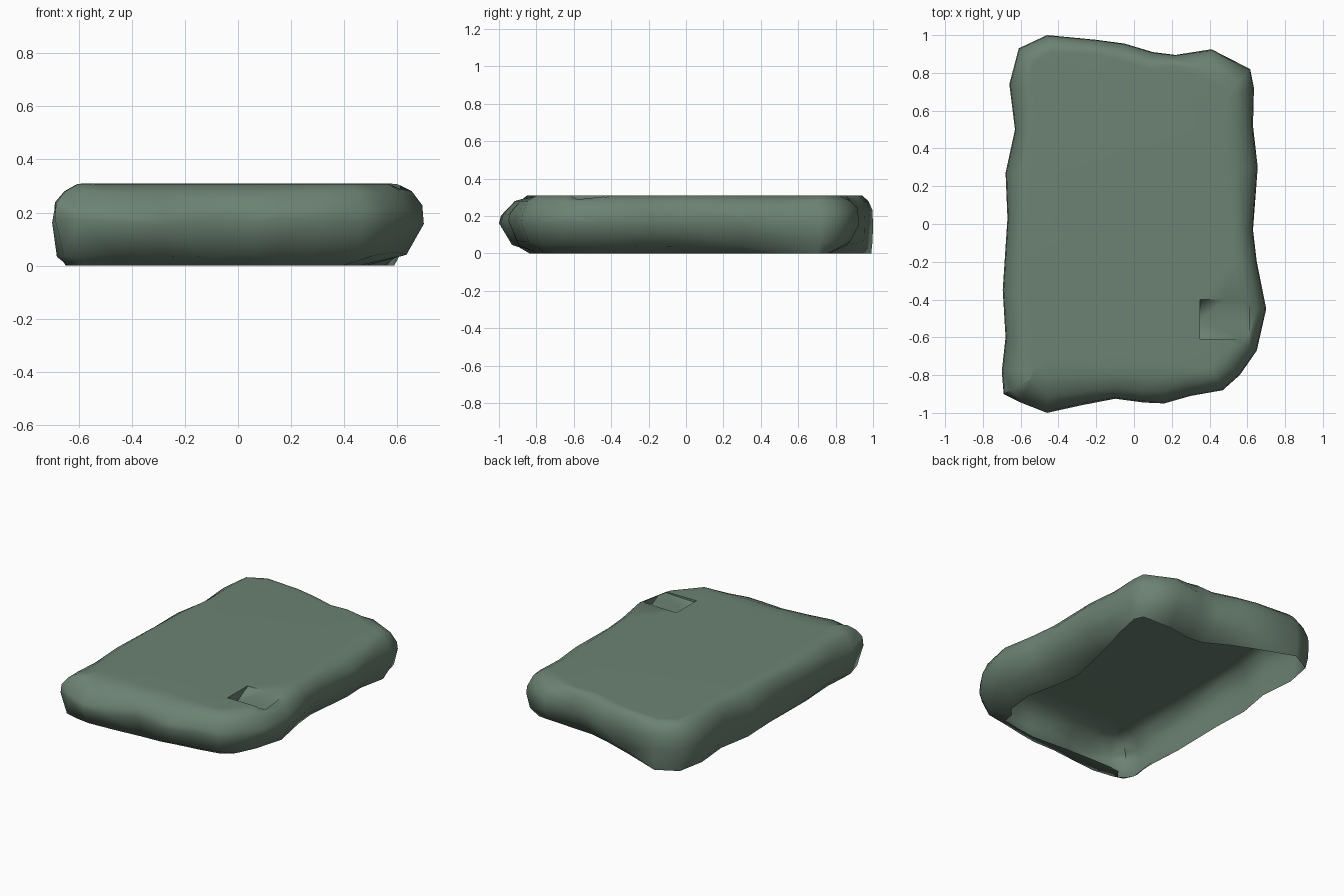
import bpy, bmesh, random
from mathutils import Vector

if "Cube" in bpy.data.objects:
    bpy.data.objects.remove(bpy.data.objects["Cube"])

random.seed(4)

stone = bpy.data.materials.new("mossy grey stone")
stone.diffuse_color = (0.15, 0.225, 0.172, 1)
stone.use_nodes = True
stone.node_tree.nodes["Principled BSDF"].inputs["Base Color"].default_value = stone.diffuse_color

# Slab outline seen from above: x, y, top edge inset, bottom rim inset
OUTLINE = [
    (-.69, -.90, .10, .13), (-.60, -.945, .14, .18), (-.46, -1.0, .19, .23),
    (-.28, -.96, .16, .19), (-.10, -.925, .12, .15), (.05, -.945, .14, .16),
    (.16, -.95, .14, .16), (.30, -.91, .11, .14), (.47, -.88, .09, .15),
    (.56, -.80, .10, .20), (.65, -.67, .09, .20), (.70, -.45, .10, .22),
    (.65, -.20, .08, .22), (.63, -.03, .07, .22), (.655, .30, .11, .17),
    (.63, .52, .10, .08), (.635, .72, .10, .05), (.615, .82, .10, .08),
    (.41, .925, .11, .17), (.22, .895, .04, .16), (.10, .91, .06, .16),
    (-.05, .955, .06, .12), (-.20, .975, .05, .08), (-.46, 1.0, .06, .01),
    (-.61, .93, .07, .02), (-.66, .74, .10, .03), (-.63, .50, .07, .02),
    (-.68, .27, .09, .03), (-.67, .03, .07, .03), (-.695, -.35, .09, .05),
    (-.68, -.60, .09, .05), (-.70, -.78, .11, .06),
]
# Edge profile from bottom to top: height, share of bottom inset, share of top inset
PROFILE = [(0, 1, 0), (.05, .3, 0), (.16, 0, 0), (.22, 0, .06), (.28, 0, .45),
           (.308, 0, 1), (.31, 0, 1.5)]


def inward(i):
    n = len(OUTLINE)
    a, b = OUTLINE[i - 2], OUTLINE[(i + 2) % n]
    d = Vector((b[0] - a[0], b[1] - a[1])).normalized()
    return Vector((-d.y, d.x))


def make_object(name, bm):
    bmesh.ops.recalc_face_normals(bm, faces=bm.faces[:])
    mesh = bpy.data.meshes.new(name)
    bm.to_mesh(mesh)
    bm.free()
    mesh.materials.append(stone)
    ob = bpy.data.objects.new(name, mesh)
    bpy.context.collection.objects.link(ob)
    return ob


# Rock slab: stacked rings with a worn, uneven edge
bm = bmesh.new()
rings = []
for z, kb, kt in PROFILE:
    ring = []
    for i, (x, y, t, b) in enumerate(OUTLINE):
        p = Vector((x, y)) + inward(i) * (kb * b + kt * t)
        wobble = random.uniform(-.02, .02) if 0 < z < .25 else 0
        ring.append(bm.verts.new((p.x, p.y, z + wobble)))
    rings.append(ring)
count = len(OUTLINE)
for low, high in zip(rings, rings[1:]):
    for i in range(count):
        j = (i + 1) % count
        bm.faces.new((low[i], low[j], high[j], high[i]))
bm.faces.new(rings[-1])
bm.faces.new(rings[0][::-1])
slab = make_object("rock_slab", bm)

# Chipped notch in the top: gentle back slope, small cliff on the left
bm = bmesh.new()
PATH = [(-.40, .305), (-.51, .245), (-.61, .295)]  # y, floor height
rows = []
for x, lift in ((.35, 0), (.61, .01)):
    row = [bm.verts.new((x, y, z + lift)) for y, z in PATH]
    row += [bm.verts.new((x, -.61, .5)), bm.verts.new((x, -.40, .5))]
    rows.append(row)
    bm.faces.new(row)
for i in range(5):
    j = (i + 1) % 5
    bm.faces.new((rows[0][i], rows[0][j], rows[1][j], rows[1][i]))
notch = make_object("notch_cutter", bm)
notch.hide_render = True

cut = slab.modifiers.new("notch", 'BOOLEAN')
cut.operation = 'DIFFERENCE'
cut.solver = 'EXACT'
cut.object = notch
bpy.context.view_layer.objects.active = slab
slab.select_set(True)
bpy.ops.object.modifier_apply(modifier="notch")
bpy.data.objects.remove(notch)

# Open underside
bm = bmesh.new()
bm.from_mesh(slab.data)
under = [f for f in bm.faces if all(v.co.z < .001 for v in f.verts)]
bmesh.ops.delete(bm, geom=under, context='FACES')
bmesh.ops.triangulate(bm, faces=bm.faces[:])
bm.to_mesh(slab.data)
bm.free()
bpy.ops.object.shade_smooth_by_angle(angle=1.1)
